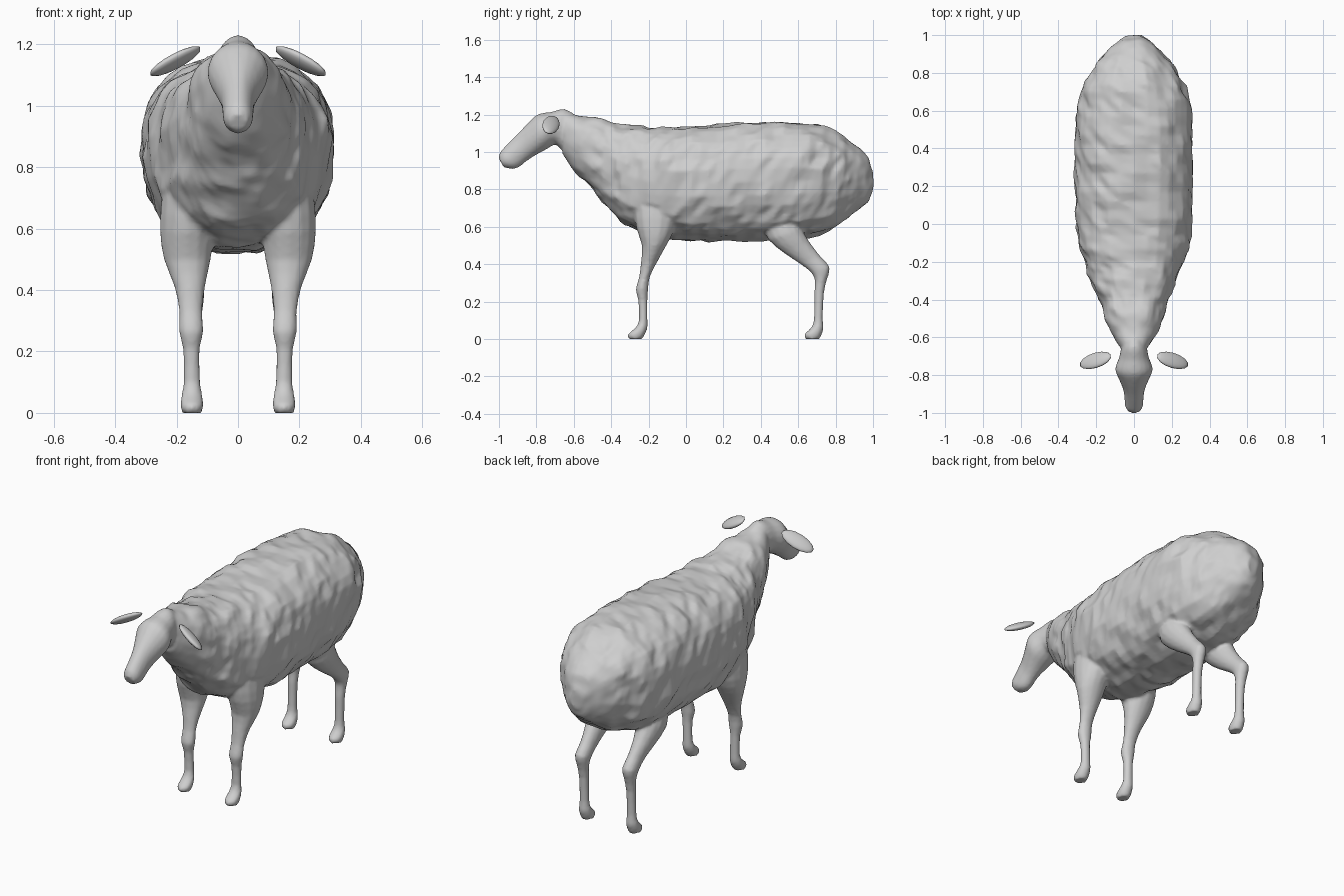
import bpy, bmesh, math
from mathutils import Vector, Matrix, noise

grey = bpy.data.materials.new("pale grey")
grey.diffuse_color = (0.62, 0.62, 0.62, 1)


def resample(rows, n):
    """Catmull-Rom interpolation between section rows."""
    out = []
    for i in range(len(rows) - 1):
        p = [rows[max(0, min(len(rows) - 1, i + k))] for k in (-1, 0, 1, 2)]
        for s in range(n):
            t = s / n
            out.append([0.5 * (2 * b + (c - a) * t + (2 * a - 5 * b + 4 * c - d) * t * t
                               + (3 * b - a - 3 * c + d) * t ** 3) for a, b, c, d in zip(*p)])
    return out + [list(rows[-1])]


def finish(name, bm):
    bmesh.ops.recalc_face_normals(bm, faces=bm.faces)
    for f in bm.faces:
        f.smooth = True
    me = bpy.data.meshes.new(name)
    bm.to_mesh(me)
    bm.free()
    me.materials.append(grey)
    ob = bpy.data.objects.new(name, me)
    bpy.context.collection.objects.link(ob)
    return ob


def loft(bm, rows, sides, steps, power=2.0, flare=0.0, wool=None):
    """Each row: first edge y, z, opposite edge y, z, centre x, half width."""
    rings = []
    for y1, z1, y2, z2, cx, w in resample(rows, steps):
        mid = Vector((cx, (y1 + y2) / 2, (z1 + z2) / 2))
        up = Vector((0, (y1 - y2) / 2, (z1 - z2) / 2))
        ring = []
        for k in range(sides):
            a = 2 * math.pi * k / sides
            c, s = math.cos(a), math.sin(a)
            c = math.copysign(abs(c) ** (2 / power), c)
            s = math.copysign(abs(s) ** (2 / power), s) * (1 + flare * c)
            ring.append(bm.verts.new(mid + up * c + Vector((w * s, 0, 0))))
        rings.append(ring)
    faces = [bm.faces.new(rings[0]), bm.faces.new(rings[-1])]
    for a, b in zip(rings, rings[1:]):
        for k in range(sides):
            j = (k + 1) % sides
            faces.append(bm.faces.new((a[k], a[j], b[j], b[k])))
    bmesh.ops.recalc_face_normals(bm, faces=faces)
    if wool:
        bm.normal_update()
        moves = [(v, v.normal * wool(v.co)) for ring in rings for v in ring]
        for v, d in moves:
            v.co += d


def tufts(p):
    """Lumpy fleece that fades out towards the face."""
    fade = max(0.0, min(1.0, (p.y + 0.66) / 0.2)) * (0.5 if p.y > 0.88 else 1)
    return fade * (0.018 * noise.noise(p * 10) + 0.016 * noise.noise(p * 19 + Vector((3, 5, 7))))


# Fleecy body and neck: top y, z, bottom y, z, centre x, half width
fleece = [
    (0.998, 0.89, 0.998, 0.78, 0, 0.03),
    (0.975, 0.97, 0.968, 0.73, 0, 0.085),
    (0.91, 1.03, 0.915, 0.685, 0, 0.145),
    (0.82, 1.095, 0.80, 0.60, 0, 0.22),
    (0.70, 1.145, 0.68, 0.55, 0, 0.28),
    (0.52, 1.16, 0.52, 0.53, 0, 0.305),
    (0.32, 1.155, 0.32, 0.525, 0, 0.31),
    (0.12, 1.145, 0.12, 0.525, 0, 0.308),
    (-0.06, 1.135, -0.06, 0.53, 0, 0.298),
    (-0.20, 1.13, -0.20, 0.555, 0, 0.268),
    (-0.32, 1.145, -0.32, 0.61, 0, 0.22),
    (-0.41, 1.16, -0.42, 0.71, 0, 0.175),
    (-0.49, 1.18, -0.52, 0.825, 0, 0.15),
    (-0.57, 1.195, -0.60, 0.90, 0, 0.115),
    (-0.64, 1.21, -0.66, 0.99, 0, 0.075),
]

# Head from poll to muzzle
head = [
    (-0.58, 1.19, -0.63, 0.98, 0, 0.06),
    (-0.65, 1.23, -0.675, 1.02, 0, 0.07),
    (-0.72, 1.214, -0.70, 1.04, 0, 0.08),
    (-0.79, 1.202, -0.745, 1.015, 0, 0.10),
    (-0.84, 1.16, -0.80, 0.985, 0, 0.08),
    (-0.90, 1.097, -0.85, 0.953, 0, 0.057),
    (-0.96, 1.037, -0.895, 0.918, 0, 0.05),
    (-0.993, 1.00, -0.93, 0.91, 0, 0.047),
    (-1.002, 0.97, -0.975, 0.918, 0, 0.03),
]

# Legs: front edge y, z, back edge y, z, centre x, half width
front_leg = [
    (-0.305, 0.0, -0.235, 0.0, 0.15, 0.031),
    (-0.313, 0.025, -0.219, 0.025, 0.15, 0.038),
    (-0.276, 0.055, -0.206, 0.06, 0.15, 0.034),
    (-0.251, 0.10, -0.206, 0.10, 0.15, 0.028),
    (-0.256, 0.21, -0.206, 0.21, 0.152, 0.028),
    (-0.269, 0.265, -0.202, 0.265, 0.152, 0.04),
    (-0.251, 0.33, -0.194, 0.33, 0.154, 0.038),
    (-0.241, 0.41, -0.155, 0.41, 0.157, 0.05),
    (-0.236, 0.50, -0.105, 0.50, 0.165, 0.077),
    (-0.265, 0.59, -0.06, 0.59, 0.165, 0.09),
    (-0.28, 0.70, -0.04, 0.70, 0.155, 0.095),
    (-0.27, 0.80, -0.04, 0.80, 0.135, 0.09),
]
hind_leg = [
    (0.64, 0.0, 0.715, 0.0, 0.15, 0.031),
    (0.631, 0.025, 0.726, 0.025, 0.15, 0.038),
    (0.669, 0.06, 0.736, 0.06, 0.15, 0.033),
    (0.684, 0.11, 0.731, 0.11, 0.15, 0.026),
    (0.686, 0.25, 0.738, 0.25, 0.15, 0.027),
    (0.689, 0.315, 0.756, 0.325, 0.15, 0.033),
    (0.664, 0.36, 0.769, 0.385, 0.15, 0.04),
    (0.605, 0.405, 0.721, 0.44, 0.15, 0.04),
    (0.53, 0.455, 0.66, 0.52, 0.153, 0.054),
    (0.44, 0.53, 0.62, 0.59, 0.152, 0.074),
    (0.41, 0.61, 0.59, 0.66, 0.14, 0.075),
]


def ear(name, side):
    along = Vector((0.165 * side, -0.045, -0.085)).normalized()
    wide = Vector((0, 1, -0.5))
    wide = (wide - along * wide.dot(along)).normalized()
    flat = along.cross(wide)
    basis = Matrix((along * 0.096, wide * 0.045, flat * 0.019)).transposed().to_4x4()
    basis.translation = (0.204 * side, -0.722, 1.145)
    bm = bmesh.new()
    bmesh.ops.create_uvsphere(bm, u_segments=14, v_segments=10, radius=1, matrix=basis)
    finish(name, bm)


# Body, head and legs flow into one skin
bm = bmesh.new()
loft(bm, fleece, 36, 4, 2.35, 0.07, tufts)
loft(bm, head, 18, 3)
for side in (1, -1):
    for rows in (front_leg, hind_leg):
        loft(bm, [r[:4] + (r[4] * side, r[5]) for r in rows], 14, 2)
skin = finish("body_head_and_legs", bm)
fuse = skin.modifiers.new("fuse", "REMESH")
fuse.mode = "VOXEL"
fuse.voxel_size = 0.01
fuse.use_smooth_shade = True
relax = skin.modifiers.new("relax", "SMOOTH")
relax.factor = 0.5
relax.iterations = 2

for side, label in ((1, "left"), (-1, "right")):
    ear(f"ear_{label}", side)
